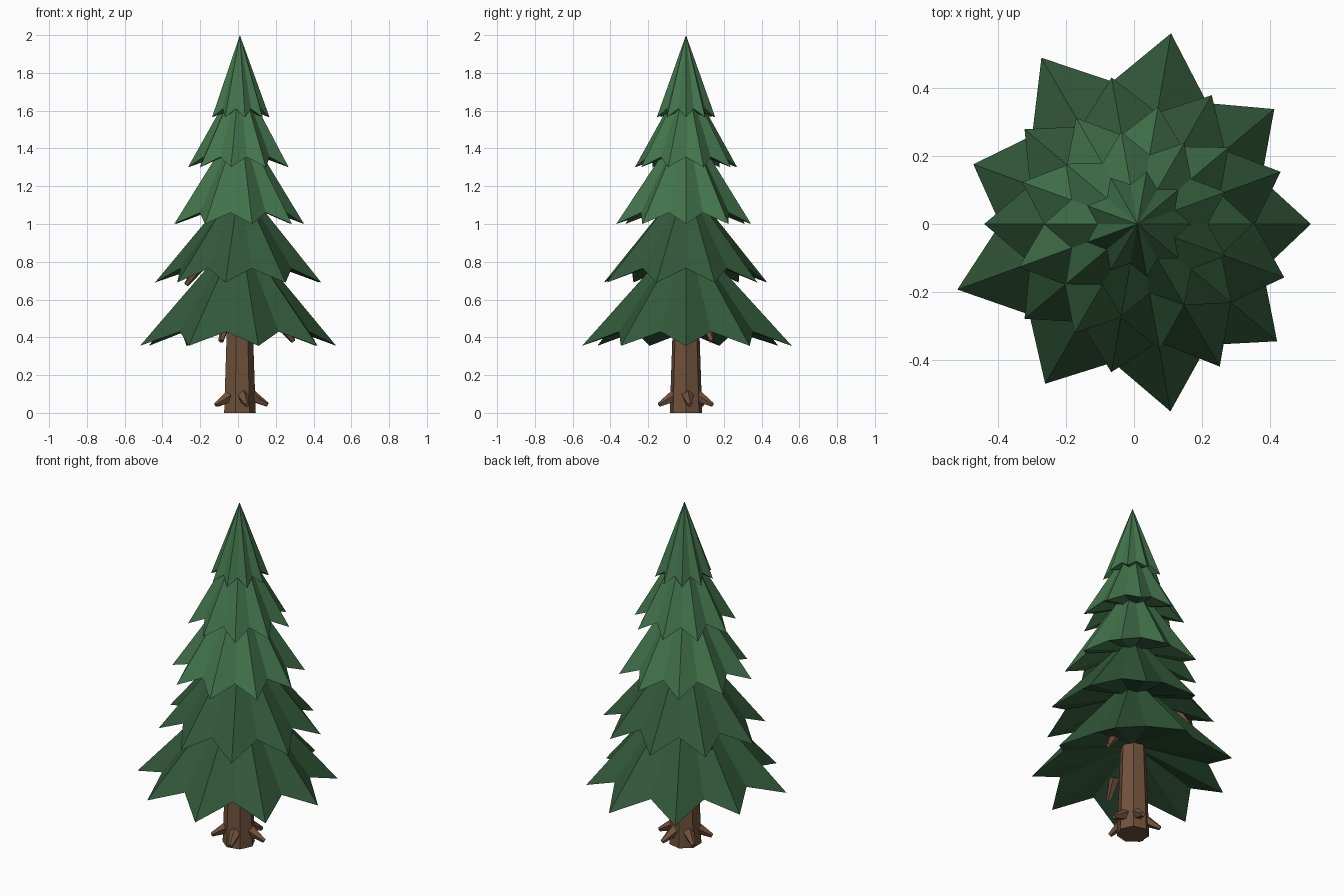
import bpy, bmesh, math
from mathutils import Vector

if "Cube" in bpy.data.objects:
    bpy.data.objects.remove(bpy.data.objects["Cube"])

CX = 0.01  # trunk axis


def material(name, rgb):
    m = bpy.data.materials.new(name)
    m.diffuse_color = (*rgb, 1)
    m.use_nodes = True
    m.node_tree.nodes["Principled BSDF"].inputs["Base Color"].default_value = m.diffuse_color
    return m


DARK = material("dark green", (0.032, 0.098, 0.042))
LIGHT = material("light green", (0.056, 0.174, 0.072))
BARK = material("bark brown", (0.165, 0.084, 0.046))


def finish(bm, name, mat):
    bmesh.ops.recalc_face_normals(bm, faces=bm.faces)
    me = bpy.data.meshes.new(name)
    bm.to_mesh(me)
    bm.free()
    me.materials.append(mat)
    ob = bpy.data.objects.new(name, me)
    bpy.context.collection.objects.link(ob)
    return ob


def polar(r, deg, z):
    a = math.radians(deg)
    return Vector((CX + r * math.cos(a), r * math.sin(a), z))


# Foliage tier: a nine-pointed star rim joined to an apex and a hollow underside
def tier(name, radii, start, z_tip, z_valley, z_apex, ratio, mat):
    bm = bmesh.new()
    mean = sum(radii) / 9
    rim = []
    for i, r in enumerate(radii):
        a = start + i * 40
        valley = ratio * (r + radii[(i + 1) % 9]) / 2
        rim.append(bm.verts.new(polar(r, a, z_tip)))
        rim.append(bm.verts.new(polar(valley, a + 20, z_valley)))
    top = bm.verts.new((CX, 0, z_apex))
    under = bm.verts.new((CX, 0, z_tip + 0.35 * mean))
    for i in range(18):
        a, b = rim[i], rim[(i + 1) % 18]
        bm.faces.new((a, b, top))
        bm.faces.new((b, a, under))
    finish(bm, name, mat)


tier("foliage_tier_1", [.51, .525, .569, .564, .513, .563, .542, .559, .536],
     0, 0.355, 0.43, 0.97, 0.75, DARK)
tier("foliage_tier_2", [.448, .437, .437, .433, .45, .433, .442, .484, .459],
     20, 0.69, 0.765, 1.23, 0.76, DARK)
tier("foliage_tier_3", [.34, .35, .35, .36, .36, .37, .37, .375, .36],
     0, 1.0, 1.06, 1.56, 0.75, LIGHT)
tier("foliage_tier_4", [.275] * 9, 20, 1.30, 1.355, 1.79, 0.75, LIGHT)
tier("foliage_tier_5", [.157] * 9, 0, 1.565, 1.61, 2.0, 0.75, LIGHT)


# Tapered prism between two points
def taper(name, p, q, r1, r2, sides, mat):
    bm = bmesh.new()
    bmesh.ops.create_cone(bm, cap_ends=True, segments=sides, radius1=r1,
                          radius2=r2, depth=(q - p).length)
    rot = (q - p).to_track_quat('Z', 'Y').to_matrix()
    for v in bm.verts:
        v.co = rot @ v.co + (p + q) / 2
    finish(bm, name, mat)


# Trunk
bm = bmesh.new()
rings = []
for z, r in ((0, .088), (.8, .06)):
    rings.append([bm.verts.new(polar(r, i * 360 / 7, z) - Vector((.004, 0, 0)))
                  for i in range(7)])
for i in range(7):
    j = (i + 1) % 7
    bm.faces.new((rings[0][i], rings[0][j], rings[1][j], rings[1][i]))
for ring in rings:
    bm.faces.new(ring)
finish(bm, "trunk", BARK)

# Root spurs around the base
for i, a in enumerate((8, 72, 144, 210, 285)):
    taper(f"root_{i + 1}", polar(.06, a, .09), polar(.148, a, .042),
          .034, .012, 5, BARK)

# Twig ends poking out below the foliage
for i, (x, y, z) in enumerate(((-.26, .15, .70), (-.085, -.30, .40), (.28, .13, .40))):
    r, a = math.hypot(x - CX, y), math.degrees(math.atan2(y, x - CX))
    taper(f"twig_{i + 1}", polar(r - .07, a, z + .08), polar(r + .015, a, z - .02),
          .03, .014, 5, BARK)
